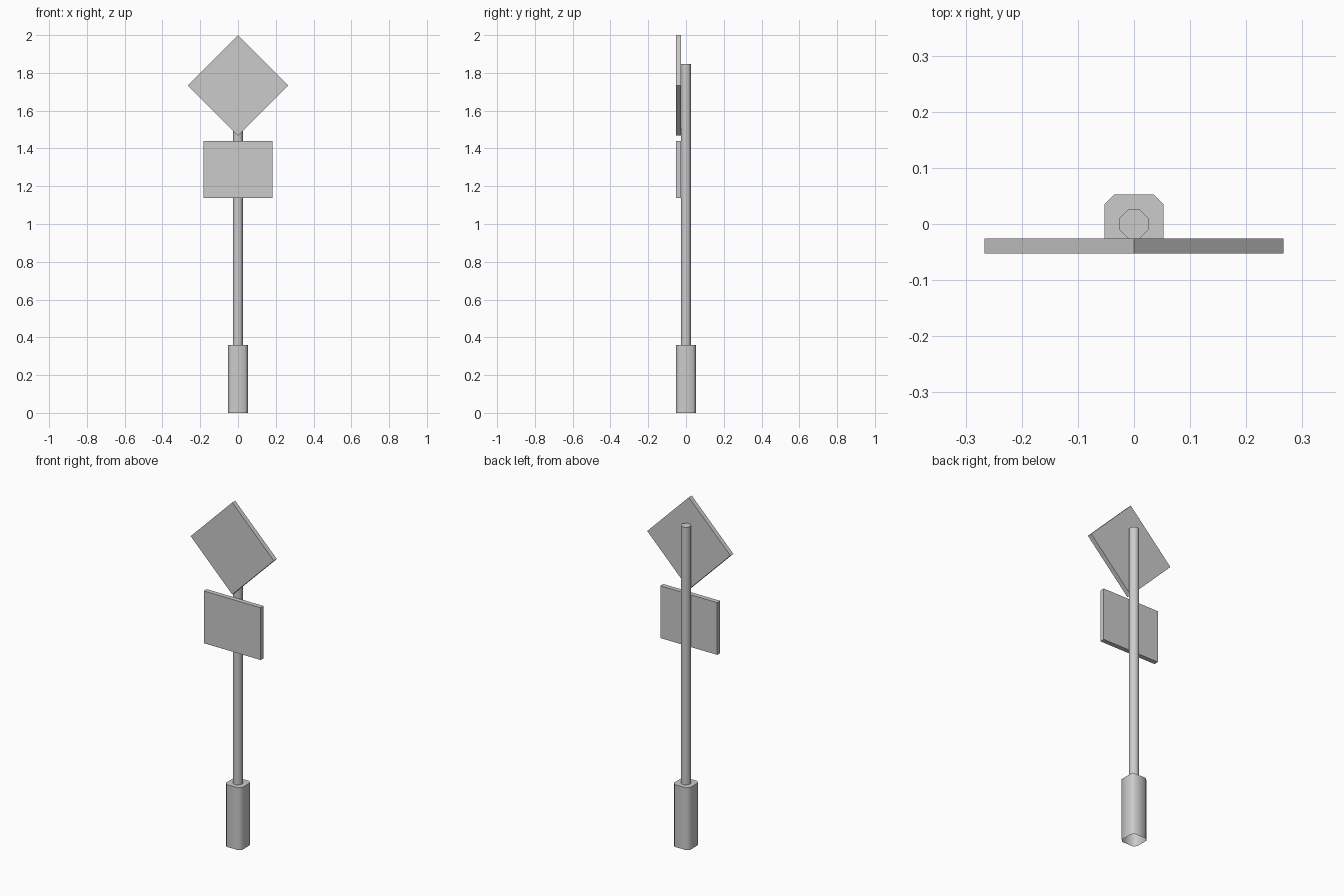
import bpy, bmesh, math

if "Cube" in bpy.data.objects:
    bpy.data.objects.remove(bpy.data.objects["Cube"])


def finish(name, bm, smooth=False):
    bmesh.ops.recalc_face_normals(bm, faces=bm.faces)
    mesh = bpy.data.meshes.new(name)
    bm.to_mesh(mesh)
    bm.free()
    obj = bpy.data.objects.new(name, mesh)
    bpy.context.collection.objects.link(obj)
    if smooth:
        bpy.ops.object.select_all(action='DESELECT')
        obj.select_set(True)
        bpy.context.view_layer.objects.active = obj
        bpy.ops.object.shade_smooth_by_angle(angle=math.radians(50))
    return obj


def eight_sided_post(name, half, flat, z0, z1):
    """Upright with chamfered corners, capped on top and open below."""
    bm = bmesh.new()
    outline = []
    for i in range(4):
        c, s = round(math.cos(i * math.pi / 2)), round(math.sin(i * math.pi / 2))
        for x, y in ((half, -flat), (half, flat)):
            outline.append((c * x - s * y, s * x + c * y))
    low = [bm.verts.new((x, y, z0)) for x, y in outline]
    high = [bm.verts.new((x, y, z1)) for x, y in outline]
    for i in range(8):
        j = (i + 1) % 8
        bm.faces.new((low[i], low[j], high[j], high[i]))
    bm.faces.new(high)
    # Outward winding is already set by the outline order
    return finish(name, bm, smooth=True)


def sign_plate(name, width, height, z, turn=0):
    """Flat plate fixed to the front of the pole."""
    bm = bmesh.new()
    bmesh.ops.create_cube(bm, size=1)
    bmesh.ops.scale(bm, vec=(width, 0.027, height), verts=bm.verts)
    obj = finish(name, bm)
    obj.location = (0, -0.039, z)
    obj.rotation_euler.y = math.radians(turn)
    return obj


# Base sleeve and pole
eight_sided_post("base_sleeve", 0.0522, 0.036, 0, 0.36)
eight_sided_post("pole", 0.0258, 0.0107, 0.36, 1.848)

# Diamond sign above, rectangular sign below
side = 0.266 * math.sqrt(2)
sign_plate("diamond_sign", side, side, 1.734, turn=45)
sign_plate("rectangular_sign", 0.364, 0.302, 1.289)
